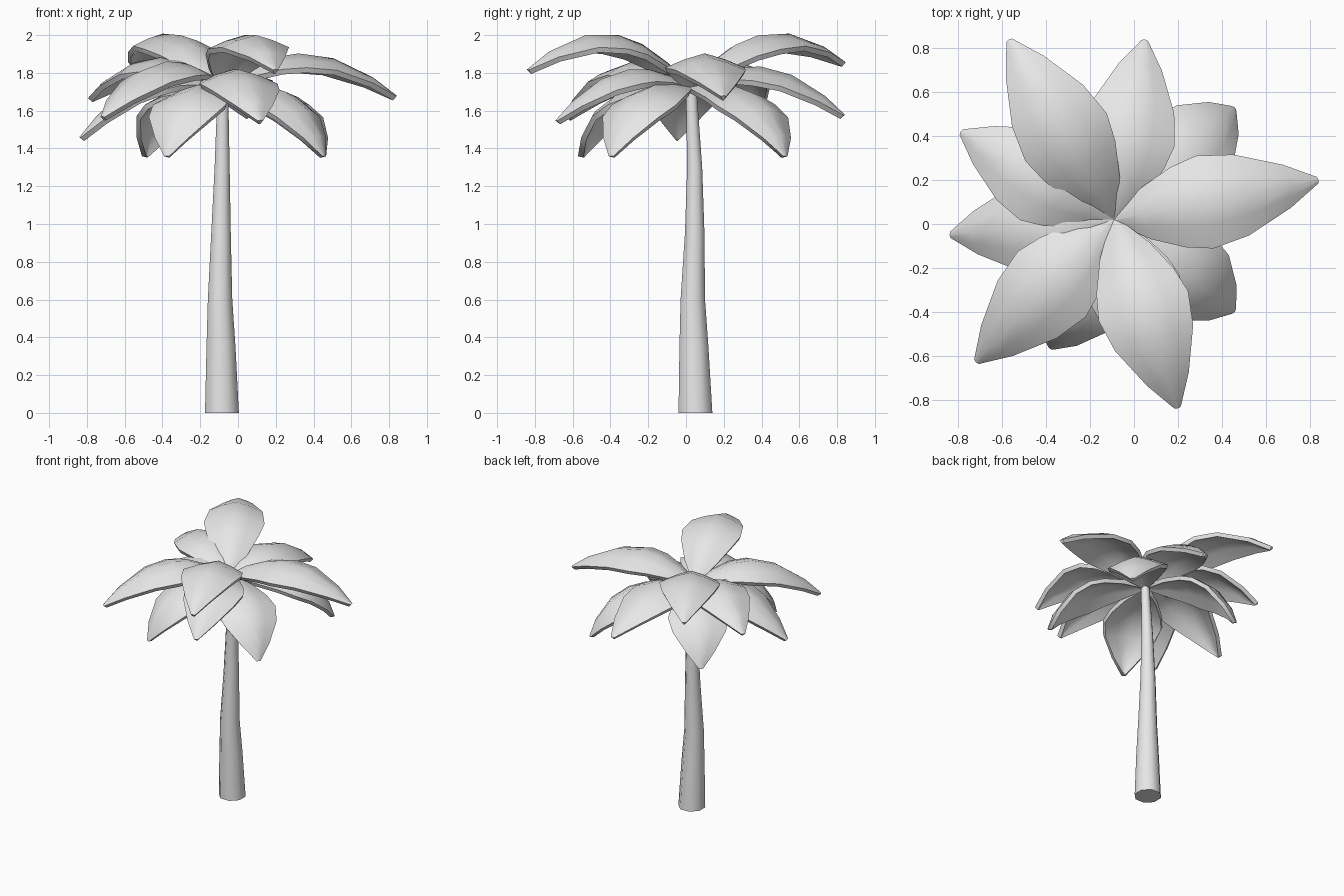
import bpy, bmesh, math
from mathutils import Vector

cube = bpy.data.objects.get("Cube")
if cube:
    bpy.data.objects.remove(cube, do_unlink=True)

grey = bpy.data.materials.new("plain_grey")
grey.use_nodes = True
grey.diffuse_color = (0.8, 0.8, 0.8, 1)
grey.node_tree.nodes["Principled BSDF"].inputs["Base Color"].default_value = (0.8, 0.8, 0.8, 1)


def finish(bm, name, angle):
    mesh = bpy.data.meshes.new(name)
    bm.to_mesh(mesh)
    bm.free()
    mesh.materials.append(grey)
    obj = bpy.data.objects.new(name, mesh)
    bpy.context.collection.objects.link(obj)
    bpy.ops.object.select_all(action='DESELECT')
    obj.select_set(True)
    bpy.context.view_layer.objects.active = obj
    bpy.ops.object.shade_smooth_by_angle(angle=math.radians(angle))
    return obj


def skin(bm, rows, closed=False):
    for a, b in zip(rows, rows[1:]):
        n = len(a)
        for j in range(n if closed else n - 1):
            k = (j + 1) % n
            bm.faces.new((a[j], b[j], b[k], a[k]))


# Trunk: octagonal rings (x, y, z, radius) with a gentle sway
SIDES = 8
trunk_rings = [(-.085, .05, 0, .097), (-.09, .042, .35, .083), (-.095, .036, .6, .07),
               (-.09, .046, .95, .056), (-.084, .046, 1.3, .043), (-.08, .027, 1.73, .03)]
bm = bmesh.new()
rows = []
for x, y, z, r in trunk_rings:
    angles = [math.tau * (j + .5) / SIDES for j in range(SIDES)]
    rows.append([bm.verts.new((x + r * math.cos(a), y + r * math.sin(a), z)) for a in angles])
skin(bm, rows, closed=True)
bm.faces.new(rows[0])
bm.faces.new(rows[-1])
bmesh.ops.recalc_face_normals(bm, faces=bm.faces)
finish(bm, "trunk", 50)

# Fronds: arched blades with a raised midrib and bevelled outline
HUB = Vector((-.09, .02, 1.73))
OUTLINE = [(0, .02), (.14, .12), (.3, .185), (.45, .215), (.65, .188), (.87, .1), (1, .015)]
ACROSS = (-1, -.5, 0, .5, 1)


def frond(name, tip, bend, lift):
    """Blade from the hub to tip; bend and lift place the arch's control point."""
    tip = Vector(tip)
    ctrl = HUB.lerp(tip, bend)
    ctrl.z = lift
    out = Vector((tip.x - HUB.x, tip.y - HUB.y, 0)).normalized()
    side = Vector((-out.y, out.x, 0))
    bm = bmesh.new()
    rows = []
    for t, w in OUTLINE:
        p = HUB * (1 - t) ** 2 + ctrl * 2 * t * (1 - t) + tip * t * t
        tangent = ((ctrl - HUB) * (1 - t) + (tip - ctrl) * t).normalized()
        up = tangent.cross(side)
        rows.append([bm.verts.new(p + side * u * w - up * abs(u) ** 1.3 * w * .35)
                     for u in ACROSS])
    skin(bm, rows)
    obj = finish(bm, name, 50)
    shell = obj.modifiers.new("thickness", 'SOLIDIFY')
    shell.thickness = .03
    shell.offset = -1
    bpy.ops.object.modifier_apply(modifier=shell.name)
    bpy.ops.object.shade_smooth_by_angle(angle=math.radians(50))


TIERS = {
    "upper": (.48, [((-.57, .84, 1.86), 2.22), ((.2, -.84, 1.82), 2.24),
                    ((.84, .2, 1.68), 2.1)]),
    "middle": (.52, [((.05, .84, 1.58), 2.0), ((-.72, -.63, 1.57), 2.06),
                     ((-.79, .42, 1.67), 2.06), ((-.84, -.05, 1.46), 1.95),
                     ((.12, -.69, 1.55), 1.98)]),
    "lower": (.85, [((.46, .53, 1.36), 1.82), ((.46, -.4, 1.36), 1.82),
                    ((-.38, -.57, 1.36), 1.82), ((-.5, .53, 1.36), 1.82)]),
}
for tier, (bend, blades) in TIERS.items():
    for i, (tip, lift) in enumerate(blades, 1):
        frond(f"{tier}_frond_{i}", tip, bend, lift)
